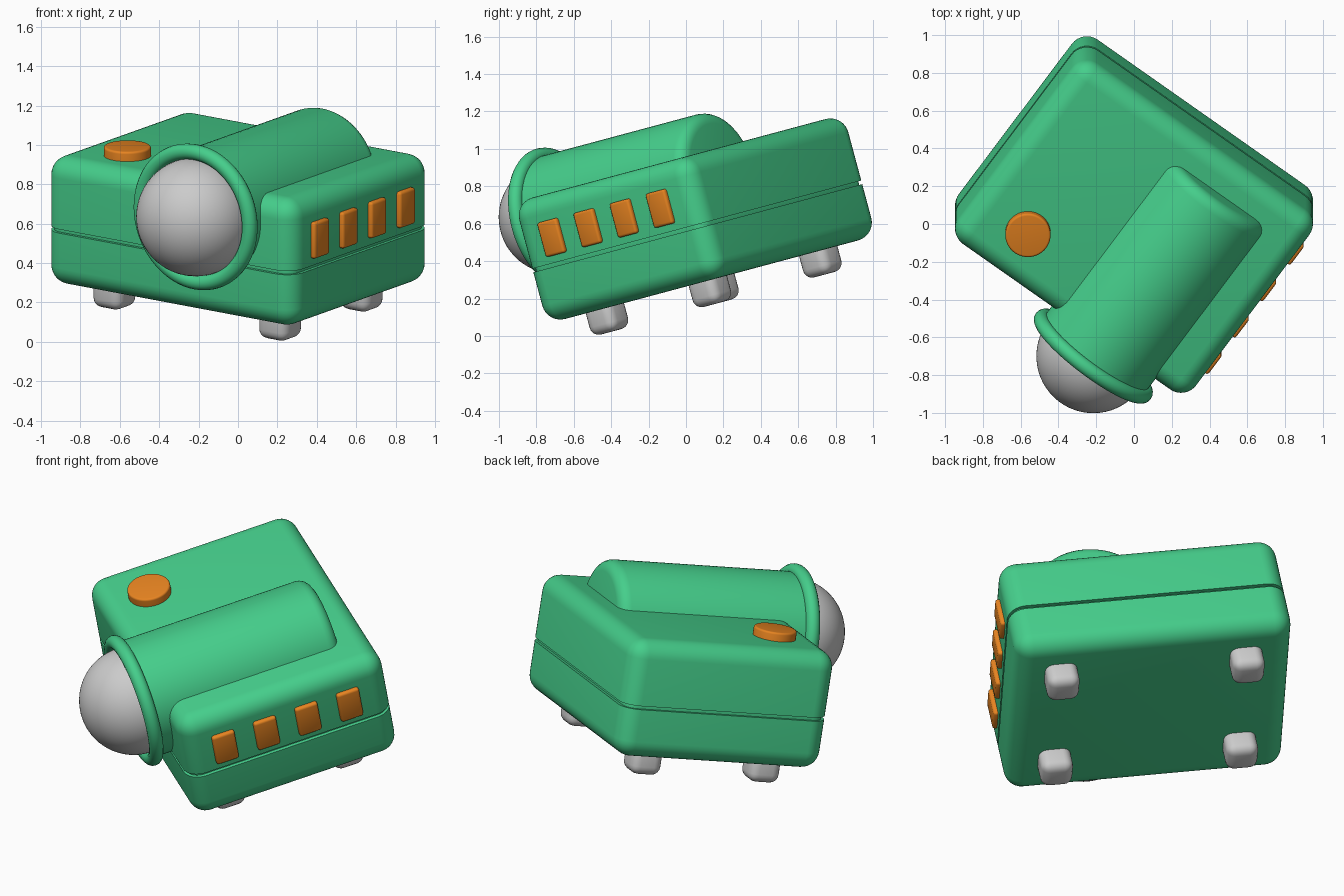
import bpy, bmesh
from math import radians
from mathutils import Matrix

if "Cube" in bpy.data.objects:
    bpy.data.objects.remove(bpy.data.objects["Cube"])

# whole model is turned about z, then tipped back about x
POSE = Matrix.Rotation(radians(15), 4, 'X') @ Matrix.Translation((0, .21, 0)) @ Matrix.Rotation(radians(-36), 4, 'Z')


def material(name, color):
    m = bpy.data.materials.new(name)
    m.diffuse_color = color
    m.use_nodes = True
    m.node_tree.nodes["Principled BSDF"].inputs["Base Color"].default_value = m.diffuse_color
    return m


GREEN = material("green", (.06, .62, .26, 1))
ORANGE = material("orange", (.80, .23, .015, 1))
W, D = 1.556, 1.218          # body footprint
Z0, SEAM, Z1 = .255, .55, .927
LX, LZ, LY = .25, .794, -.71  # lens axis and front


def finish(name, bm, mat=None, angle=35):
    me = bpy.data.meshes.new(name)
    bm.transform(POSE)
    bmesh.ops.recalc_face_normals(bm, faces=bm.faces)
    bm.to_mesh(me)
    bm.free()
    ob = bpy.data.objects.new(name, me)
    bpy.context.collection.objects.link(ob)
    if mat:
        me.materials.append(mat)
    bpy.ops.object.select_all(action='DESELECT')
    ob.select_set(True)
    bpy.context.view_layer.objects.active = ob
    bpy.ops.object.shade_smooth_by_angle(angle=radians(angle))
    return ob


def box(name, center, size, r, mat=None, seg=6, skip=None):
    """Rounded box; skip=-1/+1 keeps the bottom/top rim sharp."""
    bm = bmesh.new()
    bmesh.ops.create_cube(bm, size=1, matrix=Matrix.Translation(center) @ Matrix.Diagonal((*size, 1)))
    if r:
        edges = [e for e in bm.edges if skip is None or
                 not all((v.co.z - center[2]) * skip > 0 for v in e.verts)]
        bmesh.ops.bevel(bm, geom=edges, offset=r, segments=seg, profile=.5, affect='EDGES', clamp_overlap=True)
    return finish(name, bm, mat)


def cylinder(name, matrix, radius, depth, bevel, mat, seg=64, both=False):
    bm = bmesh.new()
    bmesh.ops.create_cone(bm, cap_ends=True, segments=seg, radius1=radius, radius2=radius, depth=depth)
    edges = [e for e in bm.edges if abs(e.verts[0].co.z - e.verts[1].co.z) < 1e-4 and e.verts[0].co.z > 0]
    bmesh.ops.bevel(bm, geom=edges, offset=bevel, segments=5, profile=.5, affect='EDGES')
    bm.transform(matrix)
    return finish(name, bm, mat)


# body shells and the recessed core seen in the seam
gap = .01
box("lower_body", (0, 0, (Z0 + SEAM - gap) / 2), (W, D, SEAM - gap - Z0), .1, GREEN, 8, skip=1)
box("upper_body", (0, 0, (Z1 + SEAM + gap) / 2), (W, D, Z1 - SEAM - gap), .1, GREEN, 8, skip=-1)
box("seam_core", (0, 0, SEAM), (W - .04, D - .04, .16), .07, GREEN, 6)

# feet
for sx, nx in ((-1, "left"), (1, "right")):
    for sy, ny in ((-1, "front"), (1, "back")):
        box(f"{ny}_{nx}_foot", (sx * .52, sy * .352, .215), (.18, .18, .18), .05, None, 5)

# lens barrel, closed and rounded at the back
back = .43
axis = Matrix.Rotation(radians(-90), 4, 'X')
cylinder("lens_barrel", Matrix.Translation((LX, (LY + back) / 2, LZ)) @ axis, .335, back - LY, .065, GREEN, 80)

# lens ring: small circle spun about the lens axis
bm = bmesh.new()
ring = bmesh.ops.create_circle(bm, segments=16, radius=.04,
                               matrix=Matrix.Translation((LX + .34, LY, LZ)))
bmesh.ops.spin(bm, geom=bm.verts[:] + bm.edges[:], cent=(LX, LY, LZ), axis=(0, 1, 0),
               angle=radians(360), steps=80, use_merge=True)
bmesh.ops.remove_doubles(bm, verts=bm.verts, dist=1e-4)
finish("lens_ring", bm, GREEN, 60)

# lens ball
bm = bmesh.new()
bmesh.ops.create_uvsphere(bm, u_segments=64, v_segments=32, radius=.302,
                          matrix=Matrix.Translation((LX, LY, LZ)) @ axis)
finish("lens", bm)

# round top button
cylinder("top_button", Matrix.Translation((-.447, -.34, Z1 + .015)), .12, .07, .012, ORANGE, 48)

# side keys
for i in range(4):
    box(f"side_key_{i + 1}", (W / 2, (i - 1.5) * .247 - .005, .694), (.05, .132, .19), .014, ORANGE, 3)
